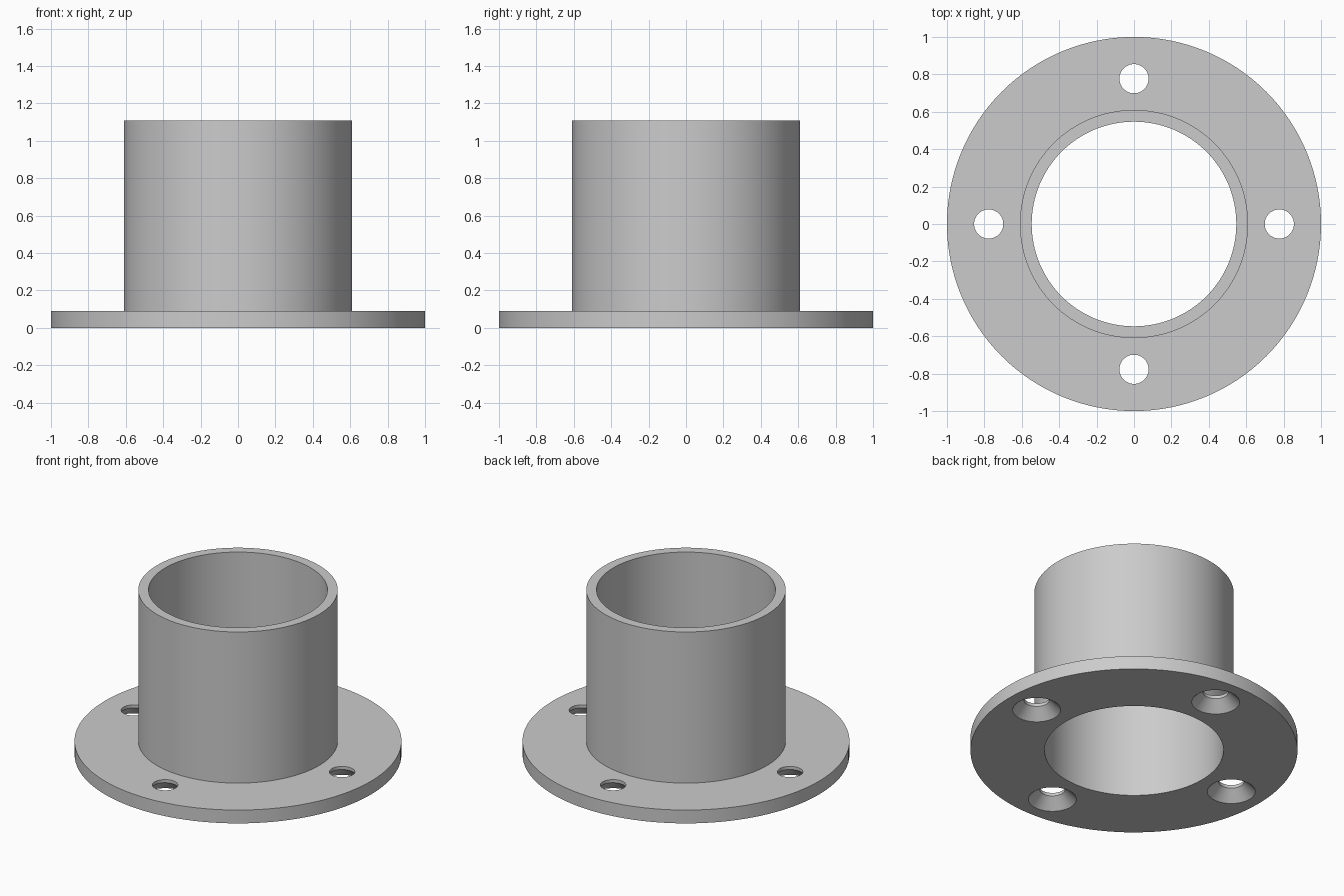
import bpy, bmesh, math
from mathutils import Vector

cube = bpy.data.objects.get("Cube")
if cube:
    bpy.data.objects.remove(cube, do_unlink=True)

# Main dimensions
FLANGE_R, FLANGE_H = 1.0, 0.09
TUBE_R, BORE_R, HEIGHT = 0.61, 0.547, 1.11
HOLE_R, SINK_R, BOLT_CIRCLE = 0.078, 0.147, 0.777
SINK_H = SINK_R - HOLE_R

grey = bpy.data.materials.new("plain_grey")
grey.use_nodes = True
colour = (0.6, 0.6, 0.6, 1)
grey.diffuse_color = colour
grey.node_tree.nodes["Principled BSDF"].inputs["Base Color"].default_value = colour


def lathe(name, profile, segments, closed, centre=(0, 0)):
    """Turn an (r, z) profile about a vertical axis; open profiles get end caps."""
    bm = bmesh.new()
    rings = []
    for r, z in profile:
        ring = []
        for i in range(segments):
            a = math.tau * i / segments
            ring.append(bm.verts.new(Vector((centre[0] + r * math.cos(a),
                                             centre[1] + r * math.sin(a), z))))
        rings.append(ring)
    pairs = list(zip(rings, rings[1:]))
    if closed:
        pairs.append((rings[-1], rings[0]))
    else:
        bm.faces.new(rings[0])
        bm.faces.new(rings[-1])
    for low, high in pairs:
        for i in range(segments):
            j = (i + 1) % segments
            bm.faces.new((low[i], low[j], high[j], high[i]))
    bmesh.ops.recalc_face_normals(bm, faces=bm.faces)
    mesh = bpy.data.meshes.new(name)
    bm.to_mesh(mesh)
    bm.free()
    mesh.materials.append(grey)
    obj = bpy.data.objects.new(name, mesh)
    bpy.context.collection.objects.link(obj)
    return obj


# Tube and flange turned as one solid
body = lathe("flanged_tube", [
    (BORE_R, 0), (FLANGE_R, 0), (FLANGE_R, FLANGE_H),
    (TUBE_R, FLANGE_H), (TUBE_R, HEIGHT), (BORE_R, HEIGHT),
], 128, True)

# Four screw holes, countersunk from below
over = 0.02
for k in range(4):
    a = math.tau * k / 4
    cutter = lathe(f"screw_hole_cutter_{k + 1}", [
        (SINK_R + over, -over), (HOLE_R, SINK_H), (HOLE_R, FLANGE_H + over),
    ], 48, False, (BOLT_CIRCLE * math.cos(a), BOLT_CIRCLE * math.sin(a)))
    cutter.hide_render = True
    bpy.context.view_layer.objects.active = body
    cut = body.modifiers.new("screw_hole", 'BOOLEAN')
    cut.operation = 'DIFFERENCE'
    cut.solver = 'EXACT'
    cut.object = cutter
    bpy.ops.object.modifier_apply(modifier=cut.name)
    bpy.data.objects.remove(cutter, do_unlink=True)

# Smooth round walls with crisp rims
bpy.ops.object.select_all(action='DESELECT')
body.select_set(True)
bpy.context.view_layer.objects.active = body
bpy.ops.object.shade_smooth_by_angle(angle=math.radians(30))
